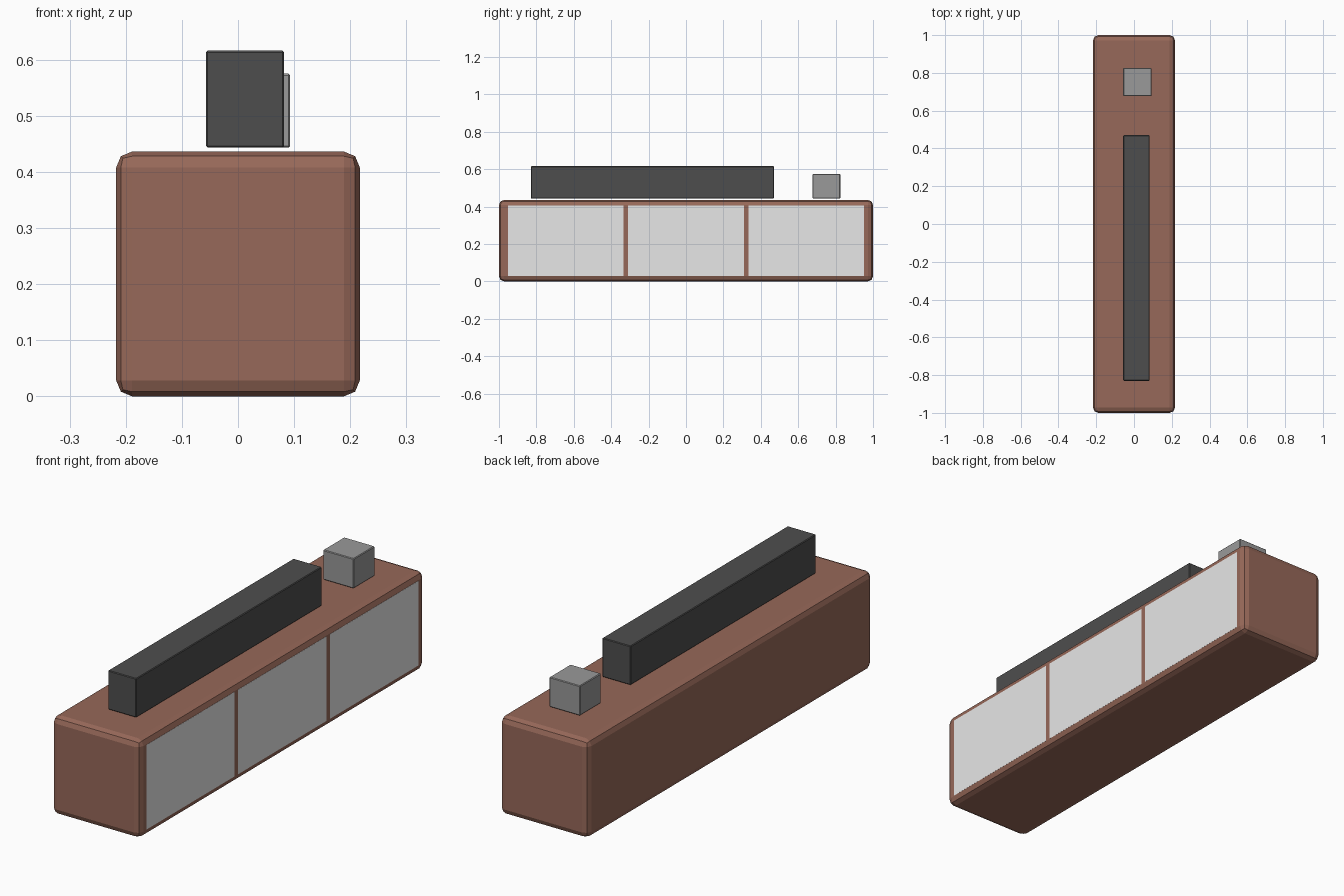
import bpy

if "Cube" in bpy.data.objects:
    bpy.data.objects.remove(bpy.data.objects["Cube"])


def material(name, rgb):
    m = bpy.data.materials.new(name)
    m.diffuse_color = (*rgb, 1.0)
    m.use_nodes = True
    m.node_tree.nodes["Principled BSDF"].inputs["Base Color"].default_value = m.diffuse_color
    return m


def box(name, lo, hi, mat, bevel=0.0, segments=1):
    bpy.ops.mesh.primitive_cube_add(size=1, location=[(a + b) / 2 for a, b in zip(lo, hi)])
    ob = bpy.context.object
    ob.name = name
    ob.scale = [b - a for a, b in zip(lo, hi)]
    bpy.ops.object.transform_apply(location=False, rotation=False, scale=True)
    ob.data.materials.append(mat)
    if bevel:
        mod = ob.modifiers.new("Bevel", 'BEVEL')
        mod.width = bevel
        mod.segments = segments
    return ob


wood = material("brown wood", (0.31, 0.14, 0.10))
pale = material("pale grey", (0.80, 0.80, 0.80))
dark = material("charcoal", (0.076, 0.076, 0.076))
grey = material("mid grey", (0.32, 0.32, 0.32))

# Long cabinet with softened edges
box("cabinet", (-0.217, -1, 0), (0.217, 1, 0.436), wood, 0.028, 2)

# Three flush drawer fronts on the right side
for i in (-1, 0, 1):
    y = i * 0.643
    box(f"drawer_front_{i + 2}", (0.212, y - 0.3095, 0.03), (0.2175, y + 0.3095, 0.405), pale)

# Sound bar and small box just above the top
box("sound_bar", (-0.057, -0.83, 0.443), (0.082, 0.47, 0.616), dark, 0.003)
box("small_box", (-0.057, 0.677, 0.443), (0.093, 0.825, 0.575), grey, 0.003)
